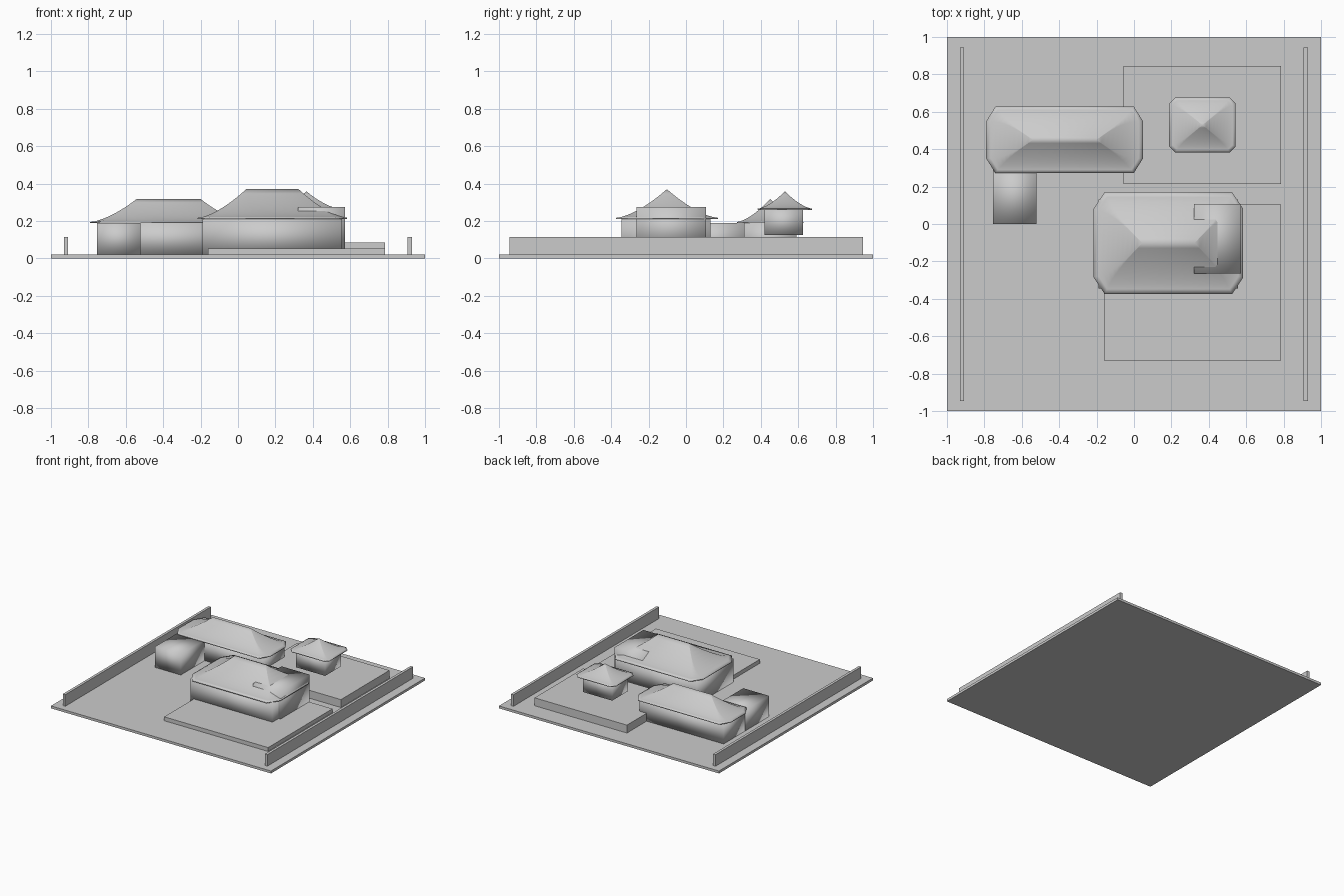
import bpy, bmesh

if "Cube" in bpy.data.objects:
    bpy.data.objects.remove(bpy.data.objects["Cube"])

grey = bpy.data.materials.new("plain grey")
grey.diffuse_color = (0.6, 0.6, 0.6, 1)
grey.use_nodes = True
grey.node_tree.nodes["Principled BSDF"].inputs["Base Color"].default_value = grey.diffuse_color


def finish(name, bm, smooth):
    mesh = bpy.data.meshes.new(name)
    bmesh.ops.recalc_face_normals(bm, faces=bm.faces)
    for f in bm.faces:
        f.smooth = smooth
    bm.to_mesh(mesh)
    bm.free()
    mesh.materials.append(grey)
    ob = bpy.data.objects.new(name, mesh)
    bpy.context.collection.objects.link(ob)
    return ob


def box(name, x0, x1, y0, y1, z0, z1, smooth=False):
    bm = bmesh.new()
    bmesh.ops.create_cube(bm, size=1)
    for v in bm.verts:
        v.co.x = x0 if v.co.x < 0 else x1
        v.co.y = y0 if v.co.y < 0 else y1
        v.co.z = z0 if v.co.z < 0 else z1
    return finish(name, bm, smooth)


def hip_roof(name, cx, cy, ridge, hx, hy, chx, chy, eave, top, steps=10):
    """Concave hipped roof with clipped eave corners, as a thin shell."""
    bm = bmesh.new()
    rings = []
    for i in range(steps + 1):
        t = i / steps
        x, y = ridge + (hx - ridge) * t, hy * t
        a, b = chx * t ** 2.5, chy * t ** 2.5
        z = eave + (top - eave) * (1 - t) ** 1.55
        pts = [(x, y - b), (x - a, y), (a - x, y), (-x, y - b),
               (-x, b - y), (a - x, -y), (x - a, -y), (x, b - y)]
        rings.append([bm.verts.new((cx + p, cy + q, z)) for p, q in pts])
    for r, s in zip(rings, rings[1:]):
        for k in range(8):
            bm.faces.new((r[k], s[k], s[(k + 1) % 8], r[(k + 1) % 8]))
    bmesh.ops.remove_doubles(bm, verts=bm.verts, dist=1e-5)
    # the shell must face upward before it is thickened
    bmesh.ops.recalc_face_normals(bm, faces=bm.faces)
    if sum(f.normal.z for f in bm.faces) < 0:
        bmesh.ops.reverse_faces(bm, faces=bm.faces)
    for f in bm.faces:
        f.smooth = True
    mesh = bpy.data.meshes.new(name)
    bm.to_mesh(mesh)
    bm.free()
    mesh.materials.append(grey)
    ob = bpy.data.objects.new(name, mesh)
    bpy.context.collection.objects.link(ob)
    m = ob.modifiers.new("thickness", 'SOLIDIFY')
    m.thickness = 0.007
    m.offset = -1


# site and boundary walls
box("ground_slab", -1, 1, -1, 1, 0, 0.02)
for side, x in (("left", -0.92), ("right", 0.918)):
    box(side + "_boundary_wall", x - 0.011, x + 0.011, -0.945, 0.945, 0.02, 0.115)

# terraces
box("front_terrace", -0.16, 0.785, -0.73, 0.105, 0.02, 0.052)
box("back_terrace", -0.055, 0.785, 0.215, 0.845, 0.02, 0.085)

# main hall with side block
box("main_hall_body", -0.19, 0.555, -0.345, 0.13, 0.02, 0.212, True)
box("main_hall_side_block", 0.32, 0.573, -0.265, 0.108, 0.05, 0.275, True)
hip_roof("main_hall_roof", 0.184, -0.102, 0.14, 0.4, 0.273, 0.06, 0.09, 0.217, 0.37)

# rear hall with wing
box("rear_hall_body", -0.755, 0.01, 0.31, 0.59, 0.02, 0.19, True)
box("rear_hall_wing", -0.755, -0.52, 0.0, 0.31, 0.02, 0.19, True)
hip_roof("rear_hall_roof", -0.371, 0.45, 0.17, 0.42, 0.178, 0.05, 0.08, 0.195, 0.318)

# pavilion
box("pavilion_body", 0.233, 0.498, 0.42, 0.625, 0.125, 0.266, True)
hip_roof("pavilion_roof", 0.366, 0.529, 0.0, 0.178, 0.146, 0.032, 0.032, 0.266, 0.358)
